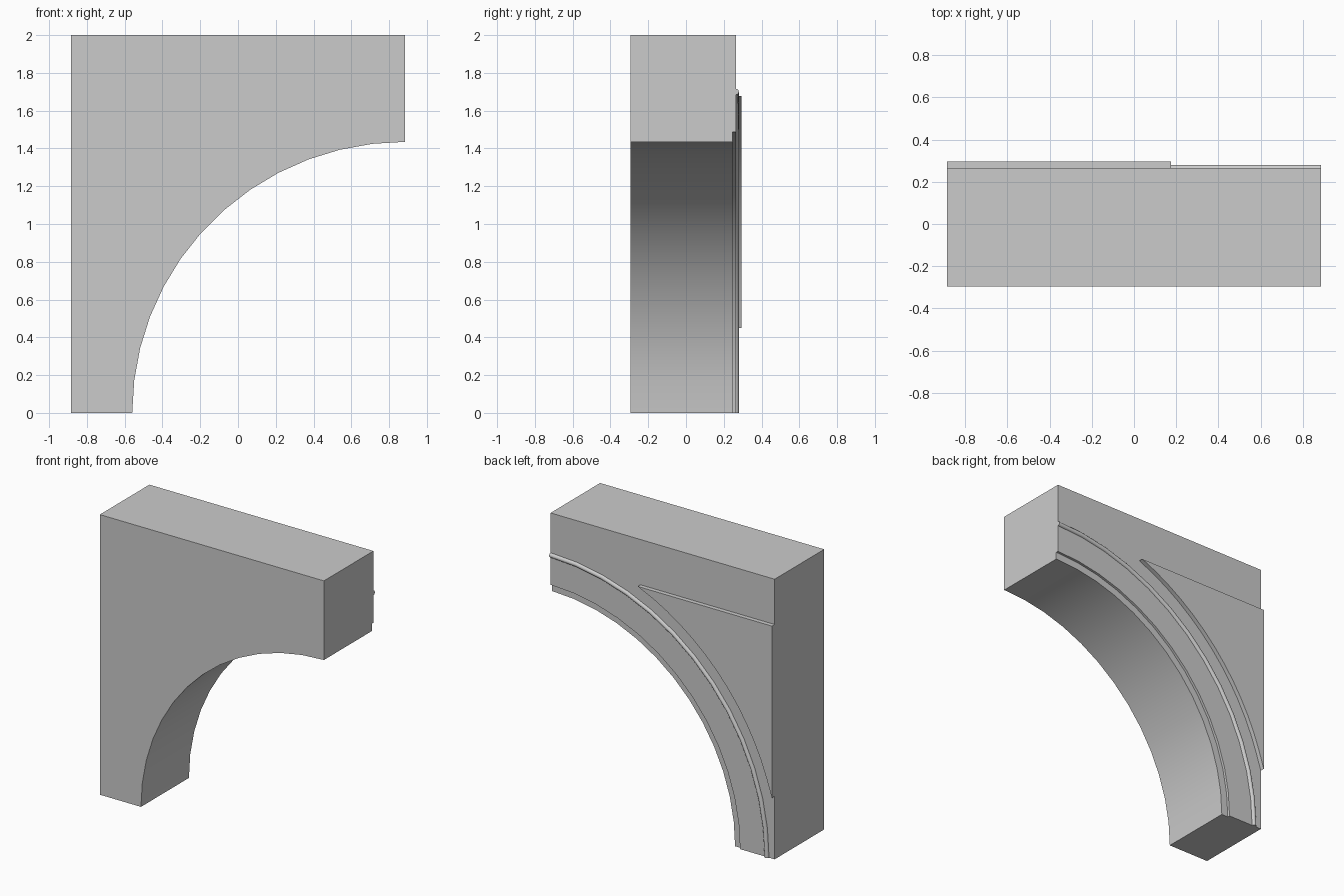
import bpy
import bmesh
from math import sin, cos, pi, radians

cube = bpy.data.objects.get("Cube")
if cube:
    bpy.data.objects.remove(cube, do_unlink=True)

# Overall sizes
HALF, TOP = 0.885, 2.0
FRONT, BACK, PANEL_BACK = -0.295, 0.264, 0.295
SEGMENTS = 13

stone = bpy.data.materials.new("grey stone")
stone.use_nodes = True
grey = (0.6, 0.6, 0.6, 1)
stone.diffuse_color = grey
stone.node_tree.nodes["Principled BSDF"].inputs["Base Color"].default_value = grey


def arc_point(r, t):
    """Point on the slightly flattened arch curve, t = 0 at the foot, 90 deg at the crown."""
    return HALF - r * cos(t), (r - 0.01) * sin(t)


def finish(bm, name):
    bmesh.ops.recalc_face_normals(bm, faces=bm.faces)
    mesh = bpy.data.meshes.new(name)
    bm.to_mesh(mesh)
    bm.free()
    mesh.materials.append(stone)
    obj = bpy.data.objects.new(name, mesh)
    bpy.context.collection.objects.link(obj)
    bpy.ops.object.select_all(action='DESELECT')
    obj.select_set(True)
    bpy.context.view_layer.objects.active = obj
    bpy.ops.object.shade_smooth_by_angle(angle=radians(35))
    return obj


# Half arch: intrados, recessed fillet and round bead swept along the curve
bead_r, bead_w, bead_h = 1.71, 0.016, 0.016
profile = [(1.445, FRONT), (1.445, 0.246), (1.497, 0.246), (1.497, BACK)]
profile += [(bead_r - bead_w * cos(a * pi / 6), BACK + bead_h * sin(a * pi / 6))
            for a in range(7)]

bm = bmesh.new()
rings = []
for i in range(SEGMENTS + 1):
    t = pi / 2 * i / SEGMENTS
    ring = []
    for r, y in profile:
        x, z = arc_point(r, t)
        ring.append(bm.verts.new((x, y, z)))
    rings.append(ring)
for a, b in zip(rings, rings[1:]):
    for j in range(len(profile) - 1):
        bm.faces.new((a[j], a[j + 1], b[j + 1], b[j]))

# Outer block around the sweep
corners = [(-HALF, 0), (-HALF, TOP), (HALF, TOP)]
front = [bm.verts.new((x, FRONT, z)) for x, z in corners]
back = [bm.verts.new((x, BACK, z)) for x, z in corners]
bm.faces.new([r[0] for r in rings] + front[::-1])
bm.faces.new([r[-1] for r in rings] + back[::-1])
bm.faces.new(rings[0] + [back[0], front[0]])
bm.faces.new(rings[-1] + [back[2], front[2]])
for k in range(2):
    bm.faces.new((front[k], front[k + 1], back[k + 1], back[k]))
finish(bm, "half_arch")

# Raised corner panel with a concave edge following the arch
bm = bmesh.new()
outline = [(-HALF, 1.677), (-HALF, 0.45)]
for i in range(1, SEGMENTS):
    t = radians(14.3 + (67 - 14.3) * i / SEGMENTS)
    outline.append((HALF - 1.822 * cos(t), 1.822 * sin(t)))
outline.append((0.175, 1.677))
face = bm.faces.new([bm.verts.new((x, BACK - 0.002, z)) for x, z in outline])
ext = bmesh.ops.extrude_face_region(bm, geom=[face])
verts = [g for g in ext["geom"] if isinstance(g, bmesh.types.BMVert)]
bmesh.ops.translate(bm, verts=verts, vec=(0, PANEL_BACK - BACK + 0.002, 0))
finish(bm, "spandrel_panel")
